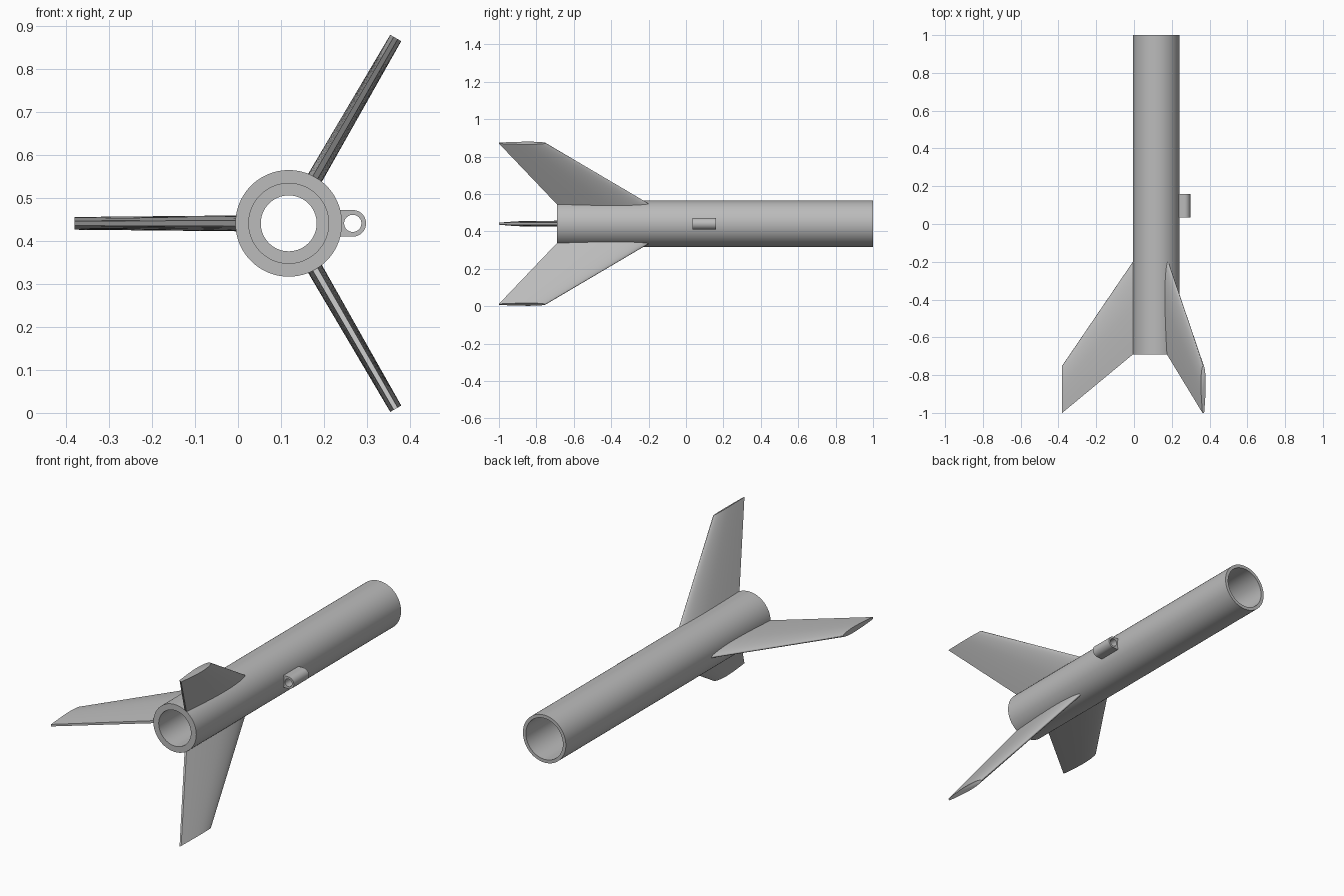
import bpy, bmesh
from math import sin, cos, pi, radians
from mathutils import Matrix, Vector

if "Cube" in bpy.data.objects:
    bpy.data.objects.remove(bpy.data.objects["Cube"], do_unlink=True)

AXIS = Vector((0.118, 0, 0.441))      # centre line of the tube, along y
RADIUS = 0.124

grey = bpy.data.materials.new("plain_grey")
grey.use_nodes = True
GREY = (0.5, 0.5, 0.5, 1)
grey.diffuse_color = GREY
grey.node_tree.nodes["Principled BSDF"].inputs["Base Color"].default_value = GREY


def loft(name, rings, cap=False, loop=False, angle=30):
    """Skin a list of closed rings; optionally cap the ends or join last to first."""
    bm = bmesh.new()
    rows = [[bm.verts.new(p) for p in ring] for ring in rings]
    pairs = list(zip(rows, rows[1:]))
    if loop:
        pairs.append((rows[-1], rows[0]))
    for a, b in pairs:
        for i in range(len(a)):
            j = (i + 1) % len(a)
            bm.faces.new((a[i], a[j], b[j], b[i]))
    if cap:
        bm.faces.new(rows[0])
        bm.faces.new(rows[-1])
    bmesh.ops.recalc_face_normals(bm, faces=bm.faces)
    mesh = bpy.data.meshes.new(name)
    bm.to_mesh(mesh)
    bm.free()
    mesh.materials.append(grey)
    obj = bpy.data.objects.new(name, mesh)
    bpy.context.collection.objects.link(obj)
    bpy.ops.object.select_all(action="DESELECT")
    obj.select_set(True)
    bpy.context.view_layer.objects.active = obj
    bpy.ops.object.shade_smooth_by_angle(angle=radians(angle))
    return obj


def circle(radius, y, n=96):
    return [AXIS + Vector((radius * cos(2 * pi * i / n), y, radius * sin(2 * pi * i / n)))
            for i in range(n)]


# Hollow body: motor bore at the tail, narrow stop ring, wide bore to the nose
body_profile = [(RADIUS, -0.69), (RADIUS, 1), (0.107, 1), (0.107, -0.17),
                (0.065, -0.17), (0.065, -0.21), (0.093, -0.21), (0.093, -0.69)]
loft("body_tube", [circle(r, y) for r, y in body_profile], loop=True)


# Swept fins with a rounded leading edge and a blunt trailing edge
def airfoil(r, lead, trail, half, steps=20):
    blunt, peak = 0.36, 0.38
    side = []
    for i in range(steps + 1):
        t = (i / steps) ** 2
        if t < peak:
            h = (1 - (1 - t / peak) ** 2) ** 0.5
        else:
            h = 1 - (1 - blunt) * ((t - peak) / (1 - peak)) ** 1.6
        side.append((lead + (trail - lead) * t, half * h))
    return ([Vector((r, y, h)) for y, h in side] +
            [Vector((r, y, -h)) for y, h in reversed(side[1:])])


for name, angle in (("upper_fin", 60), ("right_fin", 180), ("lower_fin", -60)):
    turn = Matrix.Translation(AXIS) @ Matrix.Rotation(radians(-angle), 4, "Y")
    sections = [airfoil(0.115, -0.187, -0.683, 0.0185),
                airfoil(0.498, -0.75, -1, 0.0148)]
    loft(name, [[turn @ p for p in s] for s in sections], cap=True, angle=40)

# Launch guide: round tube on a straight-sided foot
LUG_X, LUG_R, BORE_R, N = 0.267, 0.031, 0.02, 24


def lug_ring(y, bore):
    ring = []
    for i in range(2 * N):
        a = -pi / 2 + pi * i / N
        c, s = cos(a), sin(a)
        r = BORE_R if bore else LUG_R
        x, z = r * c, r * s
        if not bore and i >= N:       # flat foot sunk into the body wall
            x = -0.034 * min(1, 2 * abs(c))
            z = LUG_R * max(-1, min(1, 1.5 * s))
            if i == N:
                x = 0
        ring.append(Vector((LUG_X + x, y, AXIS.z + z)))
    return ring


loft("launch_guide", [lug_ring(0.035, False), lug_ring(0.16, False),
                      lug_ring(0.16, True), lug_ring(0.035, True)], loop=True)
